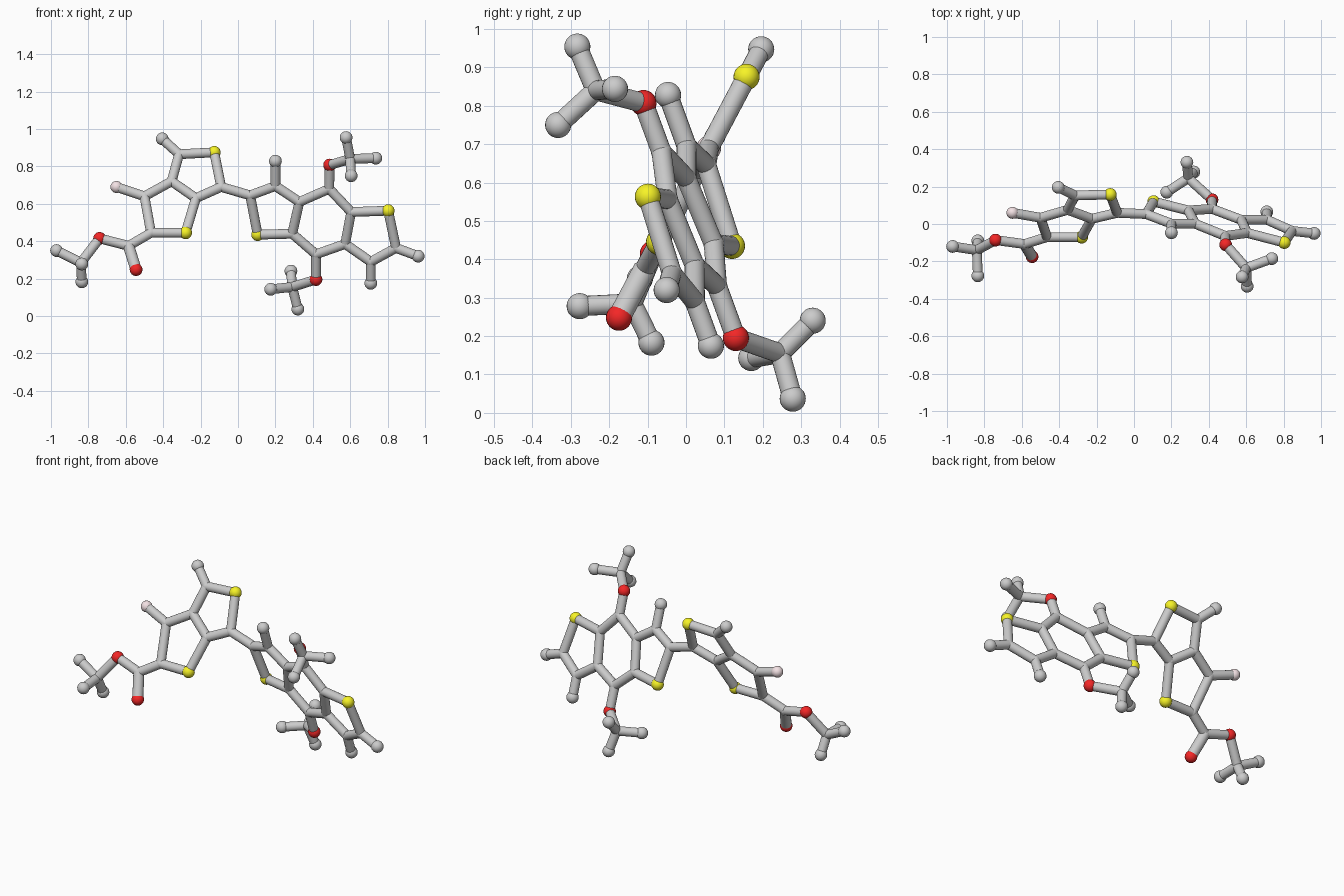
import bpy
from mathutils import Vector

if "Cube" in bpy.data.objects:
    bpy.data.objects.remove(bpy.data.objects["Cube"])

BALL, STICK = 0.034, 0.026


def left(x, z):   # tilted plane of the left ring pair
    return (x, -0.306 + 0.53 * z, z)


def right(x, z):  # tilted plane of the right three rings
    return (x, 0.304 - 0.247 * x - 0.364 * z, z)


# Joints: name -> position
P = {
    # left ring pair and its side groups
    "fluor": left(-.65, .69), "l1": left(-.50, .64), "l2": left(-.355, .72),
    "l3": left(-.315, .865), "l_tip": left(-.405, .947), "l_s1": left(-.127, .875),
    "l4": left(-.09, .69), "l5": left(-.225, .63), "l_s2": left(-.28, .445),
    "l6": left(-.465, .445), "acid": left(-.585, .375), "o_dbl": left(-.545, .248),
    "o_est": left(-.74, .415), "m": (-.84, -.14, .285), "m_a": (-.97, -.12, .35),
    "m_b": (-.835, -.277, .278), "m_c": (-.835, -.09, .183),
    # right three rings
    "r1": right(.065, .645), "r2": right(.2, .695), "r2_tip": right(.2, .828),
    "r3": right(.328, .61), "r4": right(.29, .44), "r_s1": right(.105, .435),
    "r5": right(.488, .68), "r6": right(.605, .556), "r7": right(.573, .385),
    "r8": right(.417, .33), "r_s2": right(.803, .563), "r9": right(.845, .364),
    "r10": right(.71, .29), "r9_tip": right(.963, .32), "r10_tip": right(.71, .175),
    # upper and lower side groups
    "o_up": right(.49, .807), "u": (.60, -.235, .84), "u_a": (.578, -.283, .954),
    "u_b": (.737, -.185, .844), "u_c": (.605, -.333, .75),
    "o_low": right(.417, .195), "d": (.29, .245, .155), "d_a": (.283, .33, .24),
    "d_b": (.175, .17, .143), "d_c": (.32, .278, .037),
}
P = {k: Vector(v) for k, v in P.items()}

# Chains of joints connected by sticks
CHAINS = """fluor l1 l2 l3 l_s1 l4 l5 l_s2 l6 l1
l3 l_tip
l2 l5
l6 acid o_est m m_a
m m_b
m m_c
l4 r1 r2 r3 r4 r_s1 r1
r2 r2_tip
r3 r5 r6 r7 r8 r4
r6 r_s2 r9 r10 r7
r9 r9_tip
r10 r10_tip
r5 o_up u u_a
u u_b
u u_c
r8 o_low d d_a
d d_b
d d_c"""


def material(name, color):
    m = bpy.data.materials.new(name)
    m.diffuse_color = color
    m.use_nodes = True
    m.node_tree.nodes["Principled BSDF"].inputs["Base Color"].default_value = m.diffuse_color
    return m


RED = material("red", (0.9, 0.02, 0.02, 1))
YELLOW = material("yellow", (0.93, 0.9, 0.02, 1))
PINK = material("pink", (0.9, 0.76, 0.78, 1))


def finish(name, mat=None):
    o = bpy.context.object
    o.name = name
    if mat:
        o.data.materials.append(mat)
    bpy.ops.object.shade_smooth_by_angle()


def ball(name, p, r, mat=None):
    bpy.ops.mesh.primitive_uv_sphere_add(segments=24, ring_count=16, radius=r, location=p)
    finish(name, mat)


def stick(a, b, r=STICK):
    d = P[b] - P[a]
    bpy.ops.mesh.primitive_cylinder_add(vertices=20, radius=r, depth=d.length,
                                        location=(P[a] + P[b]) / 2)
    bpy.context.object.rotation_euler = d.to_track_quat('Z', 'Y').to_euler()
    finish(f"stick_{a}_{b}")


# Sticks
degree = {k: 0 for k in P}
for line in CHAINS.splitlines():
    names = line.split()
    for a, b in zip(names, names[1:]):
        stick(a, b)
        degree[a] += 1
        degree[b] += 1
stick("acid", "o_dbl", 0.03)

# Balls: coloured ones, grey tips, and small rounded inner joints
for k, p in P.items():
    if k.startswith("o_"):
        ball("red_ball", p, BALL, RED)
    elif "_s" in k:
        ball("yellow_ball", p, BALL, YELLOW)
    elif k == "fluor":
        ball("pink_ball", p, 0.032, PINK)
    elif degree[k] == 1:
        ball("tip_ball", p, BALL)
    else:
        ball("joint", p, STICK + 0.001)
